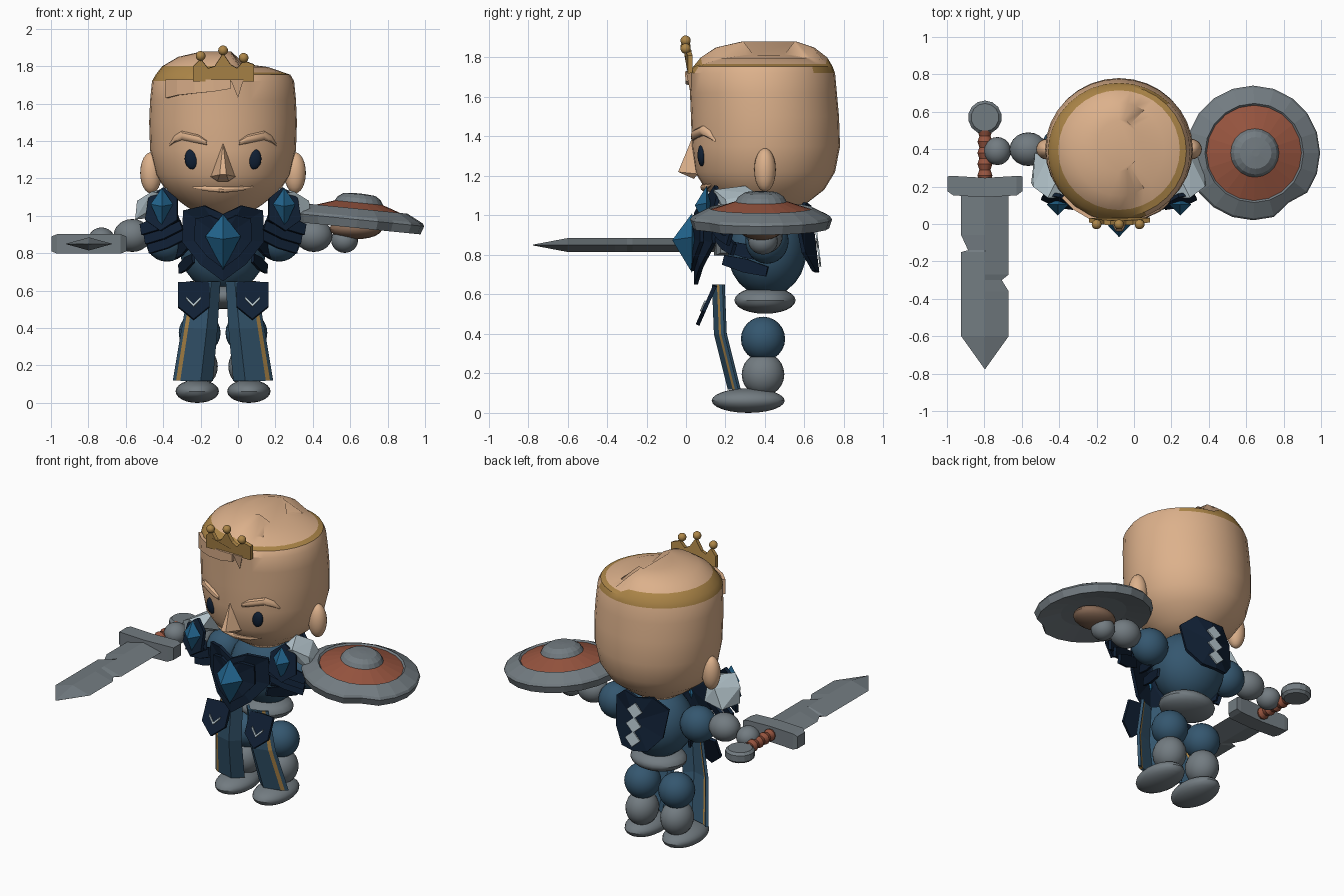
import bpy, bmesh, math
from mathutils import Matrix, Vector, Euler

if "Cube" in bpy.data.objects:
    bpy.data.objects.remove(bpy.data.objects["Cube"])

CX = -0.08  # body centre line


def colour(name, r, g, b):
    m = bpy.data.materials.new(name)
    m.use_nodes = True
    m.diffuse_color = (r, g, b, 1)
    m.node_tree.nodes["Principled BSDF"].inputs["Base Color"].default_value = (r, g, b, 1)
    return m


SKIN = colour("skin", .72, .44, .26)
STEEL = colour("steel", .17, .20, .22)
CLOTH = colour("blue_cloth", .035, .095, .16)
GEM = colour("gem_blue", .016, .13, .27)
NAVY = colour("navy", .005, .014, .034)
TRIM = colour("pale_trim", .47, .57, .62)
GOLD = colour("gold", .42, .24, .065)
RED = colour("red_leather", .31, .09, .05)
BROWN = colour("brown_strap", .24, .14, .09)


def finish(name, bm, mats, s=1, cx=CX, smooth=False, matrix=None, thick=0):
    for v in bm.verts:
        co = matrix @ v.co if matrix else v.co
        v.co = (co.x * s + cx, co.y, co.z)
    bmesh.ops.recalc_face_normals(bm, faces=bm.faces)
    for f in bm.faces:
        f.smooth = smooth
    for e in bm.edges:
        e.smooth = e.calc_face_angle(0) < 0.6
    me = bpy.data.meshes.new(name)
    bm.to_mesh(me)
    bm.free()
    for m in mats:
        me.materials.append(m)
    ob = bpy.data.objects.new(name, me)
    bpy.context.collection.objects.link(ob)
    if thick:
        mod = ob.modifiers.new("thickness", "SOLIDIFY")
        mod.thickness, mod.offset = thick, 0
    return ob


def ellipsoid(name, loc, radii, mat, **kw):
    bm = bmesh.new()
    bmesh.ops.create_uvsphere(bm, u_segments=20, v_segments=12, radius=1)
    m = Matrix.Translation(loc) @ Matrix.Diagonal((*radii, 1))
    return finish(name, bm, [mat], smooth=True, matrix=m, **kw)


def hull(name, pts, mat, **kw):
    bm = bmesh.new()
    for p in pts:
        bm.verts.new(p)
    bmesh.ops.convex_hull(bm, input=bm.verts)
    return finish(name, bm, [mat], **kw)


def loft(name, rows, mats, rule=lambda i, j: 0, ring=True, **kw):
    bm = bmesh.new()
    vs = [[bm.verts.new(p) for p in r] for r in rows]
    n = len(rows[0])
    for i in range(len(vs) - 1):
        for j in range(n if ring else n - 1):
            k = (j + 1) % n
            f = bm.faces.new((vs[i][j], vs[i][k], vs[i + 1][k], vs[i + 1][j]))
            f.material_index = rule(i, j)
    if ring:
        for i in (0, -1):
            bm.faces.new(vs[i]).material_index = rule(len(vs) - 2 if i else 0, 0)
    return finish(name, bm, mats, **kw)


def tube(name, path, mat, axis="x", **kw):
    # path points are (x, y, z, radius); rings are square to the axis
    rows = []
    for x, y, z, r in path:
        ang = [math.tau * j / 10 for j in range(10)]
        rows.append([(x, y + r * math.cos(a), z + r * math.sin(a)) if axis == "x" else
                     (x + r * math.cos(a), y, z + r * math.sin(a)) for a in ang])
    return loft(name, rows, [mat], smooth=True, **kw)


def plate(name, half, loc, rot=(0, 0, 0), edge=TRIM, fill=NAVY, inset=.018, bend=0,
          off=0, thick=.02, mirror=True, **kw):
    # outline (x, z) is given for one half and mirrored
    pts = half + [(-x, z) for x, z in reversed(half) if abs(x) > 1e-4] if mirror else half
    bm = bmesh.new()
    face = bm.faces.new([bm.verts.new((x, off, z)) for x, z in pts])
    if inset:
        bm.normal_update()
        bmesh.ops.inset_region(bm, faces=[face], thickness=inset, use_even_offset=True)
        face.material_index = 1
        bmesh.ops.poke(bm, faces=[face])
    for v in bm.verts:
        v.co.y += bend * v.co.x ** 2
    m = Matrix.Translation(loc) @ Euler(rot).to_matrix().to_4x4()
    return finish(name, bm, [edge, fill], matrix=m, thick=thick, **kw)


def gem(name, loc, w, h, d, **kw):
    c = Vector(loc)
    pts = [(w, 0, h * .2), (-w, 0, h * .2), (0, 0, h), (0, 0, -h), (0, -d, h * .1), (0, d * .4, 0)]
    return hull(name, [c + Vector(p) for p in pts], GEM, **kw)


# Head: stacked rings (z, x radius, y radius, y centre) with a gold band and uneven hair top
RINGS = [(1.0, .12, .12, .4), (1.06, .21, .21, .4), (1.13, .30, .30, .4), (1.22, .36, .355, .4),
         (1.35, .39, .375, .405), (1.5, .395, .375, .4), (1.62, .39, .372, .392),
         (1.72, .38, .37, .385), (1.755, .36, .352, .39), (1.8, .325, .32, .395),
         (1.85, .24, .25, .4), (1.88, .11, .14, .42)]
N = 32
rows = []
for z, rx, ry, cy in RINGS:
    row = []
    for j in range(N):
        a = math.tau * j / N
        x = rx * math.cos(a)
        drop = .05 * (z - 1.72) / .12 if z > 1.76 and x > .06 else 0
        row.append((x, cy + ry * math.sin(a), z - drop))
    rows.append(row)
loft("head", rows, [SKIN, GOLD], lambda i, j: int(i == 8 or (i == 7 and 3 < j < 26)), smooth=True)


def skin_y(x, z):
    for a, b in zip(RINGS, RINGS[1:]):
        if a[0] <= z <= b[0]:
            t = (z - a[0]) / (b[0] - a[0])
            rx, ry, cy = [p + (q - p) * t for p, q in zip(a[1:], b[1:])]
            return cy - ry * math.sqrt(max(0, 1 - (x / rx) ** 2))


def on_face(path, lift=0):
    return [(x, skin_y(x, z) - lift, z, r) for x, z, r in path]


# Face
for s, side in ((1, "left"), (-1, "right")):
    ellipsoid(side + "_eye", (.165, skin_y(.165, 1.3) + .008, 1.305), (.04, .022, .056), NAVY, s=s)
    ellipsoid(side + "_ear", (.385, .4, 1.23), (.058, .055, .11), SKIN, s=s)
    tube(side + "_brow", on_face([(.085, 1.39, .012), (.13, 1.41, .024), (.22, 1.43, .025),
                                  (.26, 1.41, .02), (.285, 1.38, .006)]), SKIN, s=s)
tube("mouth", on_face([(-.16, 1.152, .004), (-.1, 1.147, .014), (0, 1.142, .02),
                       (.1, 1.147, .014), (.16, 1.155, .004)]), SKIN)
hull("nose", [(0, .03, 1.39), (.02, .05, 1.36), (-.02, .05, 1.36), (.068, .06, 1.21), (-.068, .06, 1.21),
              (.03, .04, 1.185), (-.03, .04, 1.185), (.018, -.04, 1.22), (-.018, -.04, 1.22)], SKIN)

# Hair fringe
steps = [(-.3, 1.63), (-.24, 1.645), (-.15, 1.655), (-.05, 1.665), (.04, 1.68)]
loft("fringe", [[(x, skin_y(x, 1.72) - .012, 1.73), (x, skin_y(x, z) - .012, z)] for x, z in steps],
     [SKIN], ring=False, thick=.02)
hull("forelock", [(.04, 0, 1.73), (.11, 0, 1.73), (.08, .02, 1.63), (.08, .06, 1.73)], SKIN)

# Crown
plate("crown", [(-.16, 1.72), (.165, 1.72), (.165, 1.81), (.11, 1.83), (.075, 1.79), (.04, 1.81),
                (0, 1.87), (-.045, 1.8), (-.08, 1.79), (-.12, 1.84), (-.16, 1.8)],
      (0, .005, 0), edge=GOLD, inset=0, mirror=False, thick=.025, bend=.6)
for x, z in ((-.12, 1.855), (0, 1.885), (.11, 1.845)):
    ellipsoid("crown_ball", (x, -.002, z), (.026, .026, .026), GOLD)

# Torso
ellipsoid("torso", (0, .41, .82), (.23, .2, .23), CLOTH)
ellipsoid("pelvis", (0, .4, .57), (.18, .155, .068), STEEL)

# Chest armour
chest = [(0, 1.01), (.1, 1.055), (.21, 1.03), (.215, .86), (.12, .74), (0, .65)]
plate("chest_plate", chest, (0, .05, 0), bend=2)
plate("chest_inner_plate", [(x * .7, .88 + (z - .88) * .7) for x, z in chest], (0, .035, 0),
      bend=2, inset=.01)
gem("chest_gem", (0, .03, .86), .095, .15, .1)

# Back armour
back = [(0, .17), (.1, .19), (.19, .12), (.17, -.06), (.09, -.16), (0, -.17)]
plate("back_plate", back, (0, .645, .88), (.12, 0, 0), bend=-2)
for z in (.97, .88, .79):
    plate("back_diamond", [(0, .05), (.055, 0), (0, -.05)], (0, .664 + (z - .88) * -.12, z), (.12, 0, 0),
          inset=0, thick=.009)

for s, side in ((1, "left"), (-1, "right")):
    # Arms
    ellipsoid(side + "_upper_arm", (.3, .41, .87), (.115, .11, .115), CLOTH, s=s)
    ellipsoid(side + "_forearm", (.485, .4, .895), (.1, .09, .088), STEEL, s=s)
    ellipsoid(side + "_hand", (.65, .39, .87), (.072, .075, .068), STEEL, s=s)
    # Legs
    ellipsoid(side + "_thigh", (.125, .39, .375), (.112, .112, .112), CLOTH, s=s)
    ellipsoid(side + "_shin", (.128, .39, .195), (.1, .108, .11), STEEL, s=s)
    ellipsoid(side + "_foot", (.138, .315, .062), (.116, .185, .062), STEEL, s=s)
    # Shoulder guard
    hull(side + "_shoulder_shell", [(.28, .14, 1.1), (.38, .14, 1.13), (.46, .2, 1.08), (.47, .22, .98),
                                    (.45, .38, .99), (.38, .36, 1.11), (.3, .3, 1.15), (.3, .35, 1.0)],
         TRIM, s=s)
    plate(side + "_shoulder_plate", [(0, .12), (.08, .06), (.09, -.06), (0, -.12)], (.325, .125, 1.035),
          (-.25, 0, .3), s=s, inset=.016)
    gem(side + "_shoulder_gem", (.327, .105, 1.04), .06, .11, .06, s=s)
    for i in range(3):
        plate(side + "_shoulder_strip", [(0, .035), (.11, .028), (.115, -.03), (0, -.04)],
              (.34 - .02 * i, .16 + .02 * i, .965 - .05 * i), (-.2, .35, .4), s=s, inset=.012)
    # Side straps around the waist
    for i in range(2):
        plate(side + "_side_strap", [(0, .035), (.12, .025), (.12, -.025), (0, -.035)],
              (.225 - .03 * i, .3, .82 - .075 * i), (0, .25, 1.25), s=s, inset=.008, thick=.015)
    # Hip plates
    tilt = (-.42, 0, 0)
    plate(side + "_hip_plate", [(0, .105), (.085, .1), (.085, -.04), (0, -.115)], (.157, .105, .55), tilt, s=s,
          inset=.015)
    plate(side + "_hip_chevron", [(0, -.045), (.04, 0), (.04, .014), (0, -.03)], (.157, .105, .55), tilt,
          s=s, inset=0, off=-.014, thick=.008)
    # Coat tails, with a gold stripe near the outer edge
    rows = []
    for z, y, inner, outer in ((.65, .14, .02, .17), (.4, .15, .035, .215), (.12, .22, .06, .262)):
        cols = ((0, .05), (.3, 0), (.82, .025), (.92, .035), (1, .05))
        rows.append([(inner + (outer - inner) * t, y + dy, z) for t, dy in cols])
    loft(side + "_coat_tail", rows, [CLOTH, GOLD], lambda i, j: int(j == 2), ring=False, s=s, thick=.018)

# Shield: rings (radius, height) on a tilted axis, with a chipped rim
prof = [(.04, -.03), (.2, -.04), (.345, -.075), (.36, -.03), (.35, -.015), (.265, .028), (.255, .018),
        (.13, .06), (.115, .085), (.085, .105), (.02, .11)]
rows = []
for r, z in prof:
    rr = [r * (.91 if j == 17 and r > .3 else 1) for j in range(20)]
    rows.append([(q * math.cos(math.tau * j / 20), q * math.sin(math.tau * j / 20), z)
                 for j, q in enumerate(rr)])
tilt = Matrix.Translation((.64, .38, 1.01)) @ Matrix.Rotation(.1, 4, "Y")
loft("shield", rows, [STEEL, RED], lambda i, j: int(i == 6), matrix=tilt, cx=0)
ellipsoid("shield_grip", (.63, .38, .93), (.14, .11, .055), BROWN, cx=0)

# Sword
SX, SZ, W = -.797, .85, .127
blade = [(.18, W, W), (-.06, W, W), (-.14, .09, W), (-.15, W, W), (-.27, W, W), (-.3, W, .09),
         (-.36, W, W), (-.6, W, W), (-.775, .002, .002)]
rows = []
for y, a, b in blade:
    t = .035 if a > .01 else .002
    rows.append([(-a, y, 0), (0, y, t), (b, y, 0), (0, y, -t)])
place = Matrix.Translation((SX, 0, SZ))
loft("sword_blade", rows, [STEEL], matrix=place, cx=0)
rows = []
for x, y, h in ((-.2, .215, .04), (-.17, .205, .052), (0, .195, .052), (.17, .205, .052), (.2, .215, .04)):
    rows.append([(x, y - h, -h), (x, y + h, -h), (x, y + h, h), (x, y - h, h)])
loft("sword_guard", rows, [STEEL], matrix=place, cx=0)
tube("sword_handle", [(SX, .23 + .03 * i, SZ, (.03, .04)[i % 2]) for i in range(10)], RED, "y", cx=0)
bm = bmesh.new()
bmesh.ops.create_cone(bm, cap_ends=True, segments=14, radius1=.09, radius2=.09, depth=.07)
bmesh.ops.bevel(bm, geom=[e for e in bm.edges if abs(e.verts[0].co.z - e.verts[1].co.z) < .01],
                offset=.015, segments=1, affect="EDGES")
finish("sword_pommel", bm, [STEEL], matrix=Matrix.Translation((SX, .57, SZ)), cx=0)
